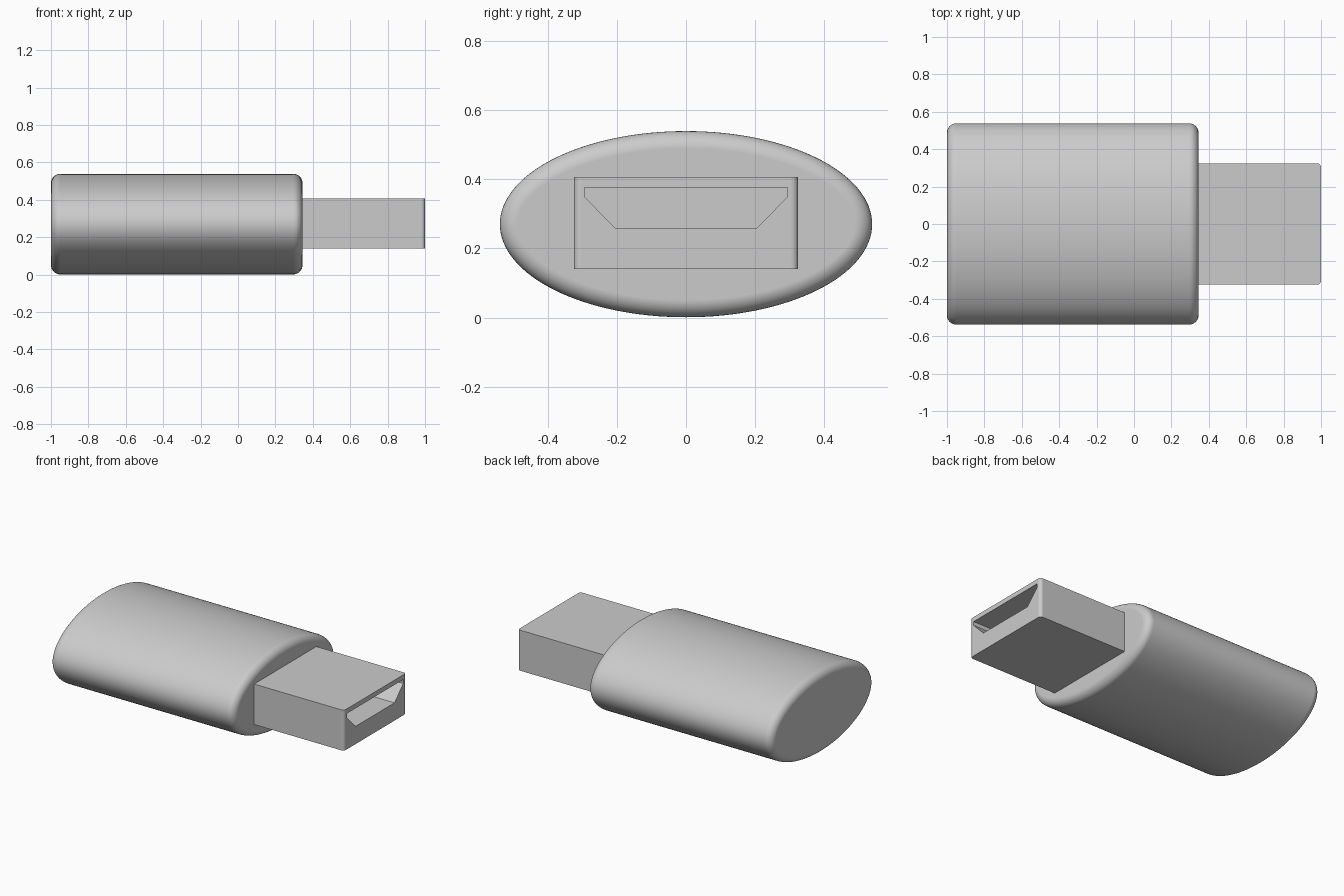
import bpy, bmesh, math
from mathutils import Vector

default = bpy.data.objects.get("Cube")
if default:
    bpy.data.objects.remove(default, do_unlink=True)

grey = bpy.data.materials.new("light_grey")
grey.use_nodes = True
COLOUR = (0.6, 0.6, 0.6, 1)
grey.diffuse_color = COLOUR
grey.node_tree.nodes["Principled BSDF"].inputs["Base Color"].default_value = COLOUR


def prism(name, points, direction):
    """Extrude a closed outline of 3D points along a direction."""
    bm = bmesh.new()
    face = bm.faces.new([bm.verts.new(p) for p in points])
    result = bmesh.ops.extrude_face_region(bm, geom=[face], use_keep_orig=True)
    verts = [g for g in result["geom"] if isinstance(g, bmesh.types.BMVert)]
    bmesh.ops.translate(bm, verts=verts, vec=Vector(direction))
    bmesh.ops.recalc_face_normals(bm, faces=bm.faces)
    mesh = bpy.data.meshes.new(name)
    bm.to_mesh(mesh)
    bm.free()
    mesh.materials.append(grey)
    obj = bpy.data.objects.new(name, mesh)
    bpy.context.collection.objects.link(obj)
    return obj


def select_only(obj):
    bpy.ops.object.select_all(action="DESELECT")
    obj.select_set(True)
    bpy.context.view_layer.objects.active = obj


# Body: elliptical bar with rounded rims
STEPS = 128
SHOULDER = 0.345
outline = []
for i in range(STEPS):
    a = math.tau * i / STEPS
    outline.append((-1, 0.538 * math.cos(a), 0.27 + 0.269 * math.sin(a)))
body = prism("body", outline, (1 + SHOULDER, 0, 0))
select_only(body)
bpy.ops.object.shade_smooth_by_angle(angle=math.radians(35))
rim = body.modifiers.new("rounded_rims", "BEVEL")
rim.width = 0.05
rim.segments = 8
rim.limit_method = "ANGLE"
rim.angle_limit = math.radians(60)
rim.harden_normals = True

# Plug: flat block whose two upright front corners are rounded
HALF, R = 0.324, 0.02
BOTTOM, TOP = 0.14, 0.407
corner = []
for i in range(7):
    a = math.pi / 2 * i / 6
    corner.append((1 - R + R * math.cos(a), HALF - R + R * math.sin(a)))
left_side = corner + [(0.3, HALF)]
right_side = [(x, -y) for x, y in reversed(left_side)]
plug = prism("plug", [(x, y, BOTTOM) for x, y in left_side + right_side],
             (0, 0, TOP - BOTTOM))

# Socket: tapered opening cut into the plug's end
half_outline = [(0.203, 0.257), (0.294, 0.35), (0.294, 0.376)]
opening = half_outline + [(-y, z) for y, z in reversed(half_outline)]
socket = prism("socket_cutter", [(0.4, y, z) for y, z in opening], (0.7, 0, 0))
socket.hide_render = True
cut = plug.modifiers.new("socket", "BOOLEAN")
cut.operation = "DIFFERENCE"
cut.solver = "EXACT"
cut.object = socket
select_only(plug)
bpy.ops.object.modifier_apply(modifier=cut.name)
bpy.data.objects.remove(socket, do_unlink=True)
bpy.ops.object.shade_smooth_by_angle(angle=math.radians(30))
# Keep the broad faces flat beside the rounded corners
for poly in plug.data.polygons:
    if max(abs(c) for c in poly.normal) > 0.999:
        poly.use_smooth = False
